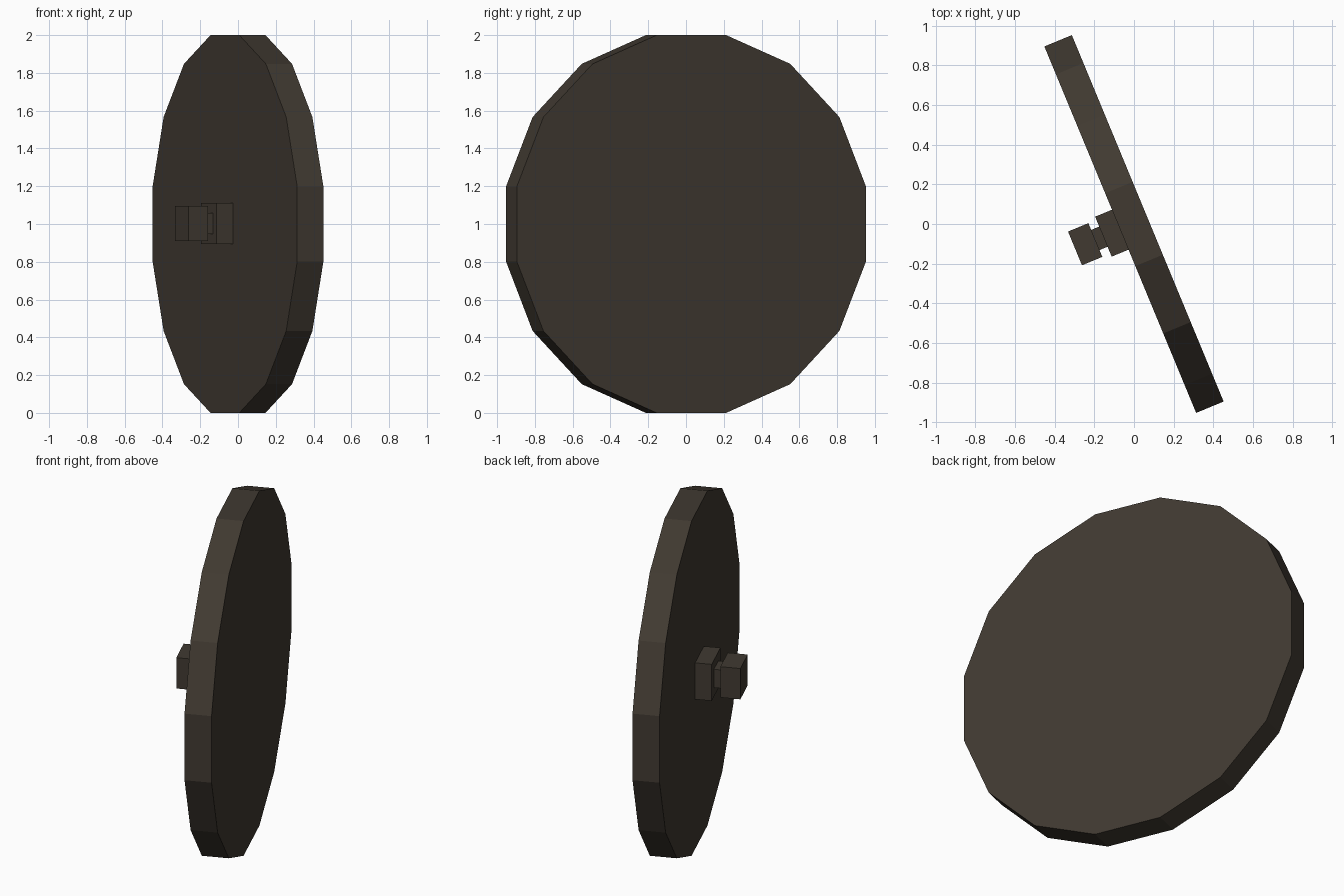
import bpy, bmesh, math
from mathutils import Matrix

if "Cube" in bpy.data.objects:
    bpy.data.objects.remove(bpy.data.objects["Cube"])

mat = bpy.data.materials.new("dark brown")
mat.diffuse_color = (0.052, 0.042, 0.031, 1)
mat.use_nodes = True
mat.node_tree.nodes["Principled BSDF"].inputs["Base Color"].default_value = mat.diffuse_color

# Everything is turned about z: local x is the disc axis
TURN = Matrix.Translation((0, 0, 1)) @ Matrix.Rotation(math.radians(22.5), 4, 'Z')


def finish(name, bm):
    bmesh.ops.recalc_face_normals(bm, faces=bm.faces)
    me = bpy.data.meshes.new(name)
    bm.to_mesh(me)
    bm.free()
    me.materials.append(mat)
    ob = bpy.data.objects.new(name, me)
    ob.matrix_world = TURN
    bpy.context.collection.objects.link(ob)


def block(name, x0, x1, half):
    bm = bmesh.new()
    m = Matrix.Translation(((x0 + x1) / 2, 0, 0.003)) @ Matrix.Diagonal((x1 - x0, half * 2, half * 2, 1))
    bmesh.ops.create_cube(bm, size=1, matrix=m)
    finish(name, bm)


# Sixteen-sided disc with a flat side at the bottom
bm = bmesh.new()
R = 1 / math.cos(math.pi / 16)
rings = []
for x in (-0.075, 0.075):
    rings.append([bm.verts.new((x, R * math.cos((i + 0.5) * math.pi / 8),
                                R * math.sin((i + 0.5) * math.pi / 8))) for i in range(16)])
for i in range(16):
    j = (i + 1) % 16
    bm.faces.new((rings[0][i], rings[0][j], rings[1][j], rings[1][i]))
for r in rings:
    bm.faces.new(r)
finish("disc", bm)

# Square knob on the back of the disc
block("knob_base", -0.167, -0.075, 0.109)
block("knob_stem", -0.211, -0.167, 0.055)
block("knob_end", -0.322, -0.211, 0.092)
